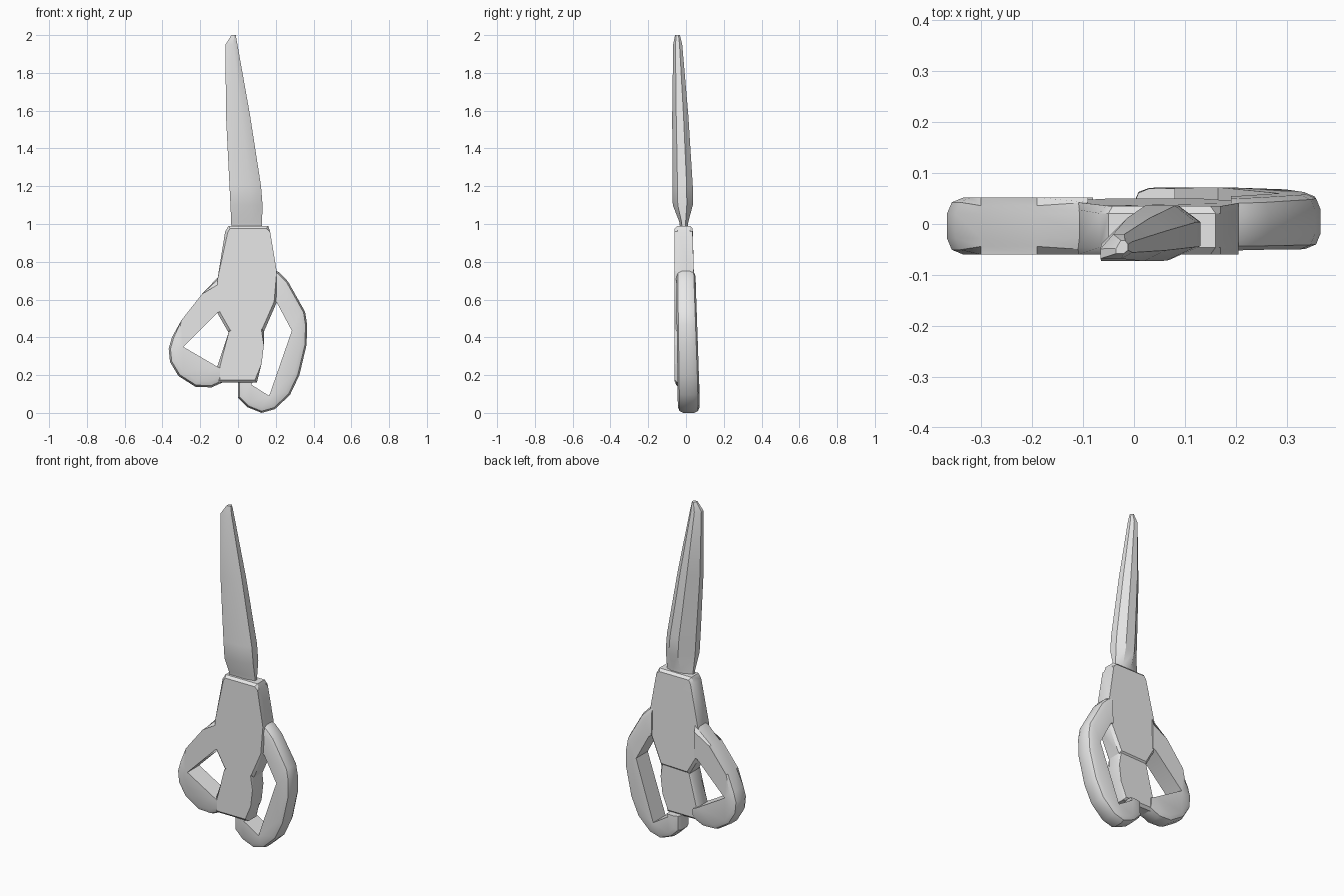
import bpy, bmesh

cube = bpy.data.objects.get("Cube")
if cube:
    bpy.data.objects.remove(cube, do_unlink=True)

grey = bpy.data.materials.new("light grey")
grey.use_nodes = True
colour = (0.8, 0.8, 0.8, 1)
grey.diffuse_color = colour
grey.node_tree.nodes["Principled BSDF"].inputs["Base Color"].default_value = colour


def finish(name, bm):
    bmesh.ops.recalc_face_normals(bm, faces=bm.faces)
    mesh = bpy.data.meshes.new(name)
    bm.to_mesh(mesh)
    bm.free()
    mesh.materials.append(grey)
    obj = bpy.data.objects.new(name, mesh)
    bpy.context.collection.objects.link(obj)
    bpy.ops.object.select_all(action='DESELECT')
    obj.select_set(True)
    bpy.context.view_layer.objects.active = obj
    bpy.ops.object.shade_smooth_by_angle(angle=0.5)
    return obj


def plate(name, outer, inner, front, back, bevel, segments=2):
    """Extrude an x-z outline in y; only the outer run of edges is rounded."""
    bm = bmesh.new()
    points = outer + inner
    layers = [[bm.verts.new((x, depth(z), z)) for x, z in points]
              for depth in (front, back)]
    n = len(points)
    for ring in layers:
        bm.faces.new(ring)
    for i in range(n):
        j = (i + 1) % n
        bm.faces.new((layers[0][i], layers[0][j], layers[1][j], layers[1][i]))
    count = len(outer) - 1 if inner else n
    rim = [bm.edges.get((ring[i], ring[(i + 1) % n]))
           for ring in layers for i in range(count)]
    bmesh.ops.bevel(bm, geom=rim, offset=bevel, segments=segments,
                    profile=0.5, affect='EDGES', clamp_overlap=True)
    bmesh.ops.triangulate(bm, faces=[f for f in bm.faces if len(f.verts) > 4])
    return finish(name, bm)


# Blade: one lopsided section lofted through z, left, right, front, back
section = [(0, 0), (.65, 0), (1, .25), (1, .7), (.75, 1), (.4, 1), (0, .4)]
stations = [(.96, -.035, .127, -.03, .01), (1.01, -.036, .127, -.035, .012),
            (1.1, -.04, .13, -.07, .036), (1.2, -.045, .122, -.072, .036),
            (1.58, -.064, .063, -.073, .012), (1.95, -.066, -.003, -.068, -.02),
            (2.0, -.035, -.012, -.058, -.032)]
bm = bmesh.new()
rings = [[bm.verts.new((l + u * (r - l), f + v * (b - f), z)) for u, v in section]
         for z, l, r, f, b in stations]
for low, high in zip(rings, rings[1:]):
    for i in range(len(section)):
        j = (i + 1) % len(section)
        bm.faces.new((low[i], low[j], high[j], high[i]))
bm.faces.new(rings[0])
bm.faces.new(rings[-1])
finish("blade", bm)

# Grip body: upper shank and the slimmer lower tongue
plate("upper_body",
      [(-.05, .99), (.16, .99), (.17, .96), (.205, .75), (.205, .585), (.137, .43),
       (-.05, .425), (-.11, .53), (-.11, .7), (-.068, .96)], [],
      lambda z: -.06, lambda z: .035 + .03 * max(0, .95 - z), .014, 1)
plate("lower_body",
      [(.137, .46), (.137, .36), (.125, .26), (.1, .16), (-.11, .16), (-.11, .245),
       (-.05, .425), (-.04, .46)], [],
      lambda z: -.06, lambda z: .042, .014, 1)

# Finger loops: open bands that close against the body
plate("right_loop",
      [(-.09, .735), (-.19, .63), (-.3, .49), (-.35, .4), (-.367, .34), (-.36, .27),
       (-.315, .195), (-.225, .138), (-.14, .135), (-.08, .162)],
      [(-.08, .23), (-.11, .245), (-.29, .35), (-.11, .53), (-.09, .54)],
      lambda z: -.06, lambda z: .052, .032)
plate("left_loop",
      [(.19, .76), (.22, .742), (.265, .695), (.355, .535), (.366, .467), (.363, .36),
       (.325, .2), (.275, .095), (.195, .02), (.125, 0), (.05, .03), (0, .08), (0, .165)],
      [(.08, .165), (.07, .15), (.165, .09), (.285, .435), (.205, .585), (.19, .59)],
      lambda z: -.052 + .013 * max(0, .7 - z), lambda z: .072 - .035 * max(0, z - .1),
      .03)
